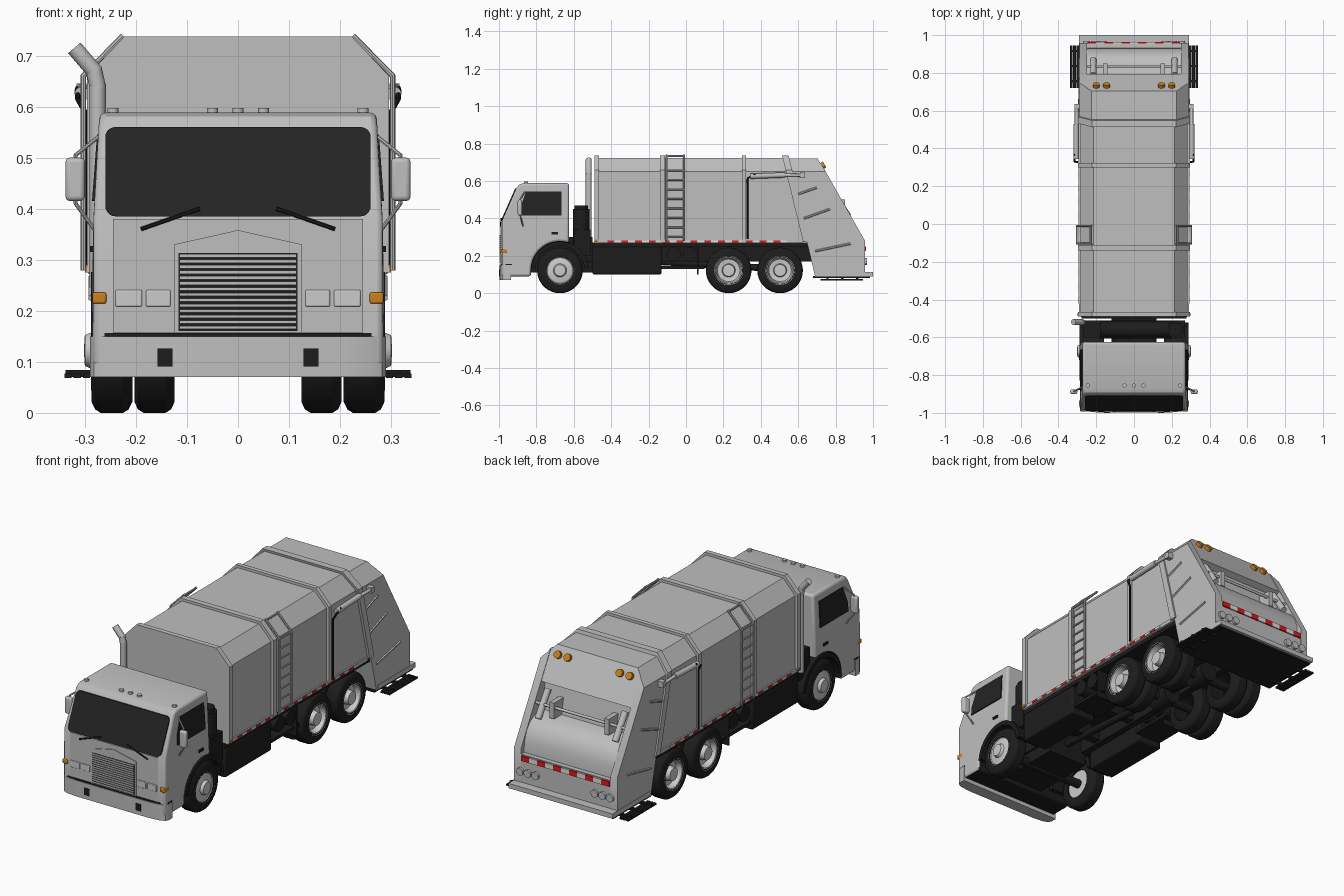
import bpy, bmesh, math
from mathutils import Vector, Matrix

if "Cube" in bpy.data.objects:
    bpy.data.objects.remove(bpy.data.objects["Cube"])

def material(name, rgb):
    m = bpy.data.materials.new(name)
    m.diffuse_color = (*rgb, 1)
    m.use_nodes = True
    m.node_tree.nodes["Principled BSDF"].inputs["Base Color"].default_value = m.diffuse_color
    return m

GREY = material("body_grey", (0.52, 0.52, 0.52))
HUB = material("wheel_silver", (0.6, 0.6, 0.6))
BLACK = material("chassis_black", (0.012, 0.012, 0.012))
GLASS = material("dark_glass", (0.017, 0.017, 0.018))
AMBER = material("amber_lamp", (0.6, 0.22, 0.01))
RED = material("red_tape", (0.75, 0.01, 0.01))
WHITE = material("white_tape", (0.75, 0.75, 0.75))

def finish(bm, name, mat, mirror=False, bevel=0):
    if mirror:
        d = bmesh.ops.duplicate(bm, geom=bm.verts[:] + bm.edges[:] + bm.faces[:])
        vs = [g for g in d["geom"] if isinstance(g, bmesh.types.BMVert)]
        bmesh.ops.scale(bm, vec=(-1, 1, 1), verts=vs)
    bmesh.ops.recalc_face_normals(bm, faces=bm.faces[:])
    me = bpy.data.meshes.new(name)
    bm.to_mesh(me)
    bm.free()
    ob = bpy.data.objects.new(name, me)
    bpy.context.collection.objects.link(ob)
    me.materials.append(mat)
    if bevel:
        b = ob.modifiers.new("bevel", 'BEVEL')
        b.width, b.segments, b.limit_method = bevel, 3, 'ANGLE'
        b.angle_limit = math.radians(35)
    return ob

def prism(name, pts, a, b, axis, mat, mirror=False, bevel=0, warp=None, chamfer=False):
    """Extrude a 2D outline from a to b along an axis; warp moves each point."""
    put = {'x': lambda p, t: (t, p[0], p[1]), 'y': lambda p, t: (p[0], t, p[1]),
           'z': lambda p, t: (p[0], p[1], t)}[axis]
    bm = bmesh.new()
    ends = []
    for t in (a, b):
        cs = [put(p, t) for p in pts]
        ends.append([bm.verts.new(warp(*c) if warp else c) for c in cs])
        bm.faces.new(ends[-1])
    n = len(pts)
    for i in range(n):
        j = (i + 1) % n
        bm.faces.new((ends[0][i], ends[0][j], ends[1][j], ends[1][i]))
    if chamfer:  # slanted roof edges
        for s in (1, -1):
            bmesh.ops.bisect_plane(bm, geom=bm.verts[:] + bm.edges[:] + bm.faces[:],
                                   plane_co=(s * 0.286, 0, 0.654), plane_no=(s * 0.073, 0, 0.068),
                                   clear_outer=True)
            edges = [e for e in bm.edges if e.is_boundary]
            if edges:
                bmesh.ops.holes_fill(bm, edges=edges, sides=0)
    return finish(bm, name, mat, mirror, bevel)

def box(name, x0, x1, y0, y1, z0, z1, mat, mirror=False, bevel=0):
    return prism(name, [(x0, y0), (x1, y0), (x1, y1), (x0, y1)], z0, z1, 'z', mat, mirror, bevel)

def tube(name, pts, r, mat, mirror=False, seg=12):
    bm = bmesh.new()
    for p, q in zip(pts, pts[1:]):
        p, q = Vector(p), Vector(q)
        d = q - p
        m = Matrix.Translation((p + q) / 2) @ d.to_track_quat('Z', 'Y').to_matrix().to_4x4()
        bmesh.ops.create_cone(bm, cap_ends=True, segments=seg, radius1=r, radius2=r,
                              depth=d.length + (r * 0.5 if len(pts) > 2 else 0), matrix=m)
    return finish(bm, name, mat, mirror)

def lathe(name, prof, y, z, mat, seg=36):
    """Spin a closed (x, radius) outline round an axle, on both sides."""
    bm = bmesh.new()
    rings = [[bm.verts.new((x, y + r * math.cos(2 * math.pi * k / seg), z + r * math.sin(2 * math.pi * k / seg)))
              for k in range(seg)] for x, r in prof]
    n = len(rings)
    for i in range(n):
        if prof[i][1] < 1e-3 and prof[(i + 1) % n][1] < 1e-3:
            continue
        A, B = rings[i], rings[(i + 1) % n]
        for k in range(seg):
            bm.faces.new((A[k], A[(k + 1) % seg], B[(k + 1) % seg], B[k]))
    bmesh.ops.remove_doubles(bm, verts=bm.verts[:], dist=0.0004)
    return finish(bm, name, mat, True)

def arc(cy, cz, r, a0, a1, n):
    return [(cy + r * math.cos(math.radians(a0 + (a1 - a0) * i / n)),
             cz + r * math.sin(math.radians(a0 + (a1 - a0) * i / n))) for i in range(n + 1)]

# Cab shell with wheel arch; underside is black
def taper(x, y, z):
    return (x * (1 - 0.26 * max(0, z - 0.4)), y, z)
FY = -0.674
outline = [(-0.985, 0.09), (-0.985, 0.385), (-0.905, 0.565), (-0.892, 0.581), (-0.87, 0.588),
           (-0.625, 0.588)] + arc(FY, 0.122, 0.155, 72, 180, 10) + [(FY - 0.155, 0.09)]
cab = prism("cab", outline, -0.285, 0.285, 'x', GREY, bevel=0.012, warp=taper)
cab.data.materials.append(BLACK)
for f in cab.data.polygons:
    if f.normal.z < -0.3 or (abs(f.normal.x) < 0.5 and f.center.z < 0.25 and f.center.y > -0.9):
        f.material_index = 1
prism("side_windows", [(-0.855, 0.545), (-0.665, 0.545), (-0.665, 0.415), (-0.885, 0.415), (-0.885, 0.46)],
      -0.287, 0.287, 'x', GLASS, warp=taper)
glass = []
for cx, cz, a in ((0.24, 0.54, 0), (-0.24, 0.54, 90), (-0.24, 0.405, 180), (0.24, 0.405, 270)):
    glass += arc(cx, cz, 0.02, a, a + 90, 5)
prism("windshield", glass, -0.006, 0.003, 'y', GLASS,
      warp=lambda x, y, z: (x, y - 0.985 + (z - 0.385) * 0.444, z))
tube("wipers", [(0.19, -0.992, 0.36), (0.075, -0.987, 0.4)], 0.004, BLACK, True, 6)

# Cab front: panel, grille, lamps, bumper
box("front_panel", -0.245, 0.245, -0.988, -0.98, 0.157, 0.38, GREY)
prism("grille_surround", [(-0.125, 0.157), (0.125, 0.157), (0.125, 0.33), (0, 0.358), (-0.125, 0.33)],
      -0.992, -0.98, 'y', GREY)
box("grille_back", -0.117, 0.117, -0.993, -0.985, 0.16, 0.313, BLACK)
for i in range(14):
    z = 0.164 + i * 0.0108
    box("grille_slat", -0.115, 0.115, -0.996, -0.99, z, z + 0.0065, GREY)
for x0, x1 in ((0.132, 0.18), (0.188, 0.24)):
    box("headlamp", x0, x1, -0.993, -0.985, 0.208, 0.241, HUB, True, 0.003)
box("turn_signal", 0.258, 0.285, -0.992, -0.955, 0.214, 0.236, AMBER, True, 0.004)
half = [(0.29, -0.935), (0.29, -0.965), (0.282, -0.98), (0.26, -0.991), (0.2, -0.997)]
plan = half + [(-x, y) for x, y in reversed(half)]
prism("bumper", plan, 0.07, 0.15, 'z', GREY)
prism("bumper_top_strip", [(x * 0.99, y + 0.004) for x, y in plan], 0.15, 0.156, 'z', BLACK)
box("bumper_slot", 0.128, 0.158, -1.0, -0.99, 0.091, 0.126, BLACK, True)

# Cab fittings
for x in (-0.245, -0.05, 0, 0.05, 0.245):
    tube("roof_marker", [(x, -0.855, 0.58), (x, -0.855, 0.597)], 0.011, GREY)
box("mirror", 0.3, 0.338, -0.9, -0.876, 0.415, 0.5, GREY, True, 0.009)
tube("mirror_arm", [(0.268, -0.86, 0.545), (0.318, -0.885, 0.505), (0.318, -0.885, 0.41), (0.278, -0.87, 0.355)],
     0.004, GREY, True, 8)
box("door_handle", 0.283, 0.29, -0.72, -0.685, 0.315, 0.327, BLACK, True)
prism("front_fender", arc(FY, 0.122, 0.154, 5, 175, 18) + arc(FY, 0.122, 0.132, 175, 5, 18),
      0.16, 0.288, 'x', BLACK, True)

# Gear between cab and body
tube("air_cleaner", [(0.22, -0.56, 0.25), (0.22, -0.56, 0.45)], 0.045, BLACK, seg=24)
tube("air_cleaner_cap", [(0.22, -0.56, 0.45), (0.22, -0.56, 0.47)], 0.035, BLACK, seg=24)
tube("intake_drum", [(-0.18, -0.56, 0.4), (0.2, -0.56, 0.4)], 0.045, BLACK, seg=24)
box("rear_cab_equipment", -0.27, 0.27, -0.6, -0.51, 0.2, 0.34, BLACK)
tube("exhaust_stack", [(-0.275, -0.52, 0.25), (-0.275, -0.52, 0.64), (-0.282, -0.52, 0.67), (-0.318, -0.52, 0.712)],
     0.016, GREY, seg=16)

# Refuse body with ribs
def section(o, bottom=0.275):
    h = [(0.283 + o, bottom), (0.283 + o, 0.652 + o * 0.6), (0.215 + o * 0.6, 0.724 + o)]
    return h + [(-x, z) for x, z in reversed(h)]
SL = 0.245
slant = lambda x, y, z: (x, y + (0.73 - z) * SL if y > 0.5 else y, z)
prism("refuse_body", section(0), -0.48, 0.54, 'y', GREY, warp=slant)
for y0, y1 in ((-0.49, -0.465), (-0.14, -0.112), (0.3, 0.322), (0.515, 0.55)):
    prism("body_rib", section(0.013), y0, y1, 'y', GREY, warp=slant)
box("body_sill", -0.29, 0.29, -0.49, 0.62, 0.268, 0.286, GREY)
for i in range(26):
    y = -0.42 + i * 0.037
    box("side_tape", 0.288, 0.2925, y, y + 0.036, 0.272, 0.282, WHITE if i % 2 else RED, True)
box("side_marker", 0.288, 0.3, -0.488, -0.472, 0.275, 0.288, AMBER, True)

# Ladders
for y in (-0.104, -0.01):
    tube("ladder_rail", [(0.303, y, 0.28), (0.303, y, 0.66), (0.226, y, 0.738)], 0.0055, GREY, True, 8)
for i in range(8):
    z = 0.3 + i * 0.051
    tube("ladder_rung", [(0.303, -0.104, z), (0.303, -0.01, z)], 0.005, GREY, True, 8)
tube("ladder_top_rung", [(0.23, -0.104, 0.733), (0.23, -0.01, 0.733)], 0.005, GREY, True, 8)

# Tailgate: side walls and hollow hopper
prism("tailgate_wall", [(0.54, 0.725), (0.706, 0.722), (0.957, 0.28), (0.957, 0.1), (0.69, 0.09)],
      0.25, 0.288, 'x', GREY, True, chamfer=True)
prism("tailgate_hopper", [(0.545, 0.72), (0.704, 0.72), (0.795, 0.56), (0.765, 0.545), (0.79, 0.42), (0.85, 0.41),
      (0.885, 0.39), (0.912, 0.355), (0.928, 0.31), (0.932, 0.255), (0.956, 0.255), (0.956, 0.1), (0.69, 0.09)],
      -0.252, 0.252, 'x', GREY, chamfer=True)
box("rear_sill_plate", -0.29, 0.29, 0.7, 1.0, 0.09, 0.114, GREY)
box("tailgate_underside", -0.285, 0.285, 0.68, 0.985, 0.082, 0.092, BLACK)
tube("packer_bar", [(-0.25, 0.835, 0.47), (0.25, 0.835, 0.47)], 0.007, GREY)
box("packer_bracket", 0.14, 0.165, 0.77, 0.85, 0.42, 0.5, GREY, True)
tube("packer_cylinder", [(0.215, 0.79, 0.53), (0.215, 0.87, 0.41)], 0.016, GREY, True)
for y0, z0, y1, z1 in ((0.6, 0.53, 0.7, 0.565), (0.63, 0.4, 0.77, 0.45), (0.69, 0.225, 0.88, 0.265)):
    tube("tailgate_stiffener", [(0.288, y0, z0), (0.288, y1, z1)], 0.006, GREY, True, 6)
for i in range(11):
    x = -0.245 + i * 0.0445
    box("rear_tape", x, x + 0.0445, 0.954, 0.963, 0.225, 0.25, WHITE if i % 2 else RED)
for x in (0.165, 0.208, 0.251):
    tube("rear_lamp", [(x, 0.95, 0.17), (x, 0.968, 0.17)], 0.019, GREY, True, 20)
for x in (0.145, 0.2):
    tube("rear_beacon", [(x, 0.72, 0.676), (x, 0.741, 0.688)], 0.018, AMBER, True, 20)

# Side steps
for i in range(3):
    x = 0.29 + i * 0.018
    box("step_slat", x, x + 0.014, 0.72, 0.945, 0.068, 0.077, BLACK, True)
for y in (0.75, 0.83, 0.91):
    box("step_support", 0.25, 0.338, y, y + 0.012, 0.07, 0.084, BLACK, True)

# Tailgate lift cylinders and hoses
tube("lift_cylinder", [(0.306, 0.345, 0.625), (0.306, 0.53, 0.632)], 0.014, GREY, True, 16)
tube("lift_rod", [(0.306, 0.52, 0.632), (0.306, 0.63, 0.63)], 0.008, HUB, True)
box("lift_mount", 0.28, 0.316, 0.61, 0.635, 0.615, 0.645, GREY, True)
tube("lift_hose", [(0.3, 0.328, 0.29), (0.3, 0.328, 0.59), (0.314, 0.33, 0.615), (0.314, 0.37, 0.635)],
     0.005, BLACK, True, 8)

# Chassis
box("frame_rail", 0.085, 0.12, -0.95, 0.69, 0.17, 0.27, BLACK, True)
box("body_subframe", -0.278, 0.278, -0.5, 0.66, 0.248, 0.27, BLACK)
box("engine", -0.11, 0.11, -0.88, -0.5, 0.11, 0.3, BLACK)
box("side_tank", 0.14, 0.28, -0.5, -0.13, 0.1, 0.25, BLACK, True, 0.01)
for y in (-0.065, 0.02):
    tube("air_tank", [(0.13, y, 0.208), (0.282, y, 0.208)], 0.038, BLACK, True, 20)
box("lower_rail", 0.12, 0.27, -0.13, 0.1, 0.13, 0.145, BLACK, True)
box("mud_flap", 0.13, 0.285, 0.06, 0.066, 0.1, 0.25, BLACK, True)
for y in (-0.4, -0.15, 0.1, 0.36, 0.64):
    box("cross_member", -0.1, 0.1, y, y + 0.04, 0.18, 0.25, BLACK)
tube("drive_shaft", [(0, -0.5, 0.19), (0, 0.5, 0.13)], 0.018, BLACK)

# Axles and wheels
def tyre(x0, x1, y):
    lathe("tyre", [(x0, 0.072), (x0, 0.1), (x0 + 0.007, 0.115), (x0 + 0.018, 0.122),
                   (x1 - 0.018, 0.122), (x1 - 0.007, 0.115), (x1, 0.1), (x1, 0.072)], y, 0.122, BLACK)
for y in (FY, 0.228, 0.503):
    tube("axle", [(-0.22, y, 0.122), (0.22, y, 0.122)], 0.022, BLACK, seg=16)
    tyre(0.207, 0.287, y)
    if y > 0:
        tyre(0.124, 0.203, y)
        tube("differential", [(0, y - 0.06, 0.125), (0, y + 0.06, 0.125)], 0.05, BLACK, seg=20)
        rim = [(0.288, 0.078), (0.282, 0.068), (0.255, 0.06), (0.252, 0.036), (0.284, 0.032), (0.286, 0)]
    else:
        rim = [(0.288, 0.078), (0.28, 0.068), (0.284, 0.05), (0.286, 0.036), (0.3, 0.03), (0.302, 0)]
    lathe("wheel_rim", [(0.215, 0), (0.215, 0.074)] + rim, y, 0.122, HUB)

# Smooth the round parts, keep edges sharp
for o in bpy.context.collection.objects:
    o.select_set(True)
bpy.context.view_layer.objects.active = cab
bpy.ops.object.shade_smooth_by_angle(angle=math.radians(32))
